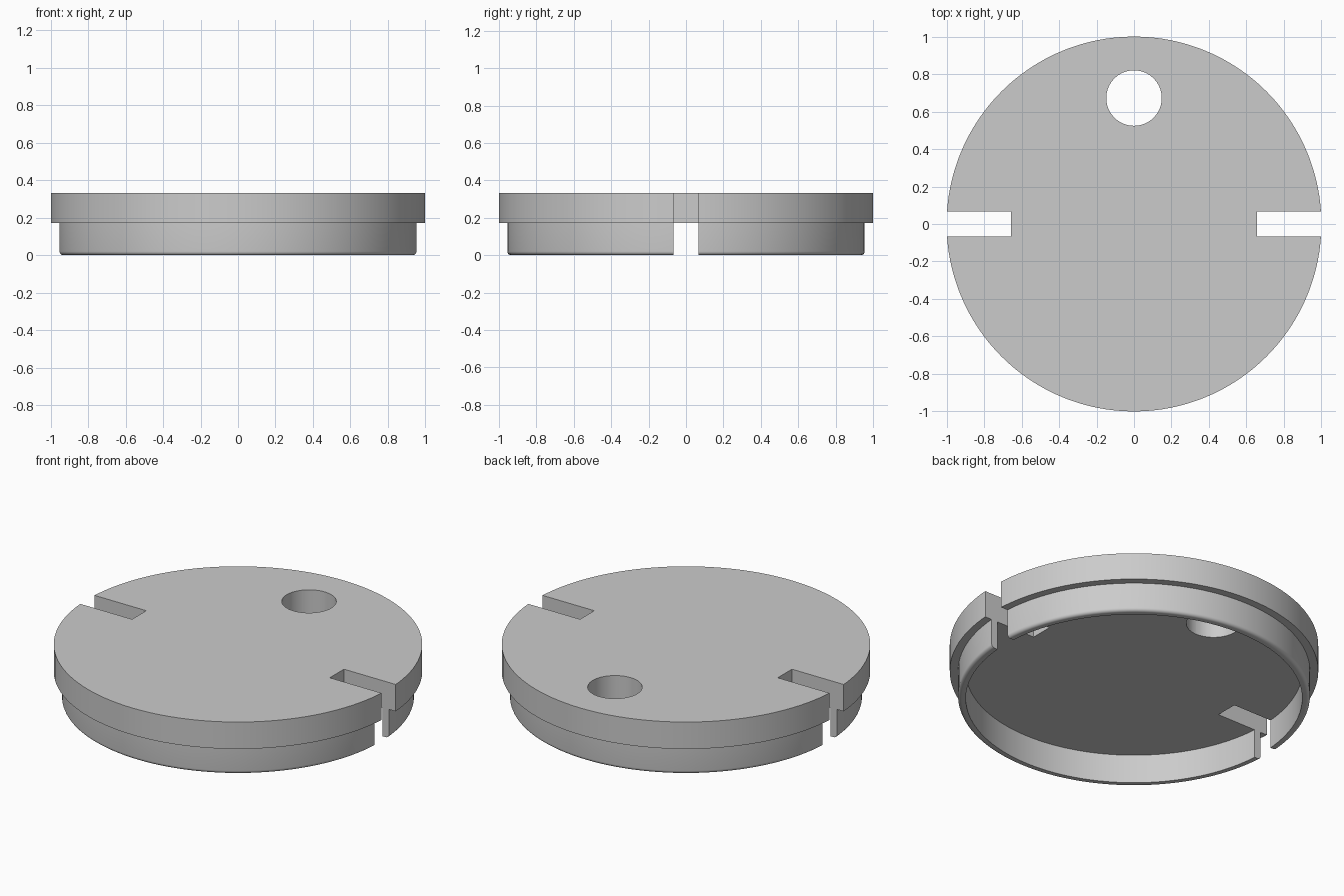
import bpy
import bmesh
import math

old = bpy.data.objects.get("Cube")
if old:
    bpy.data.objects.remove(old, do_unlink=True)

TOP, STEP = 0.333, 0.172          # plate top and underside
RIM, OUTER, INNER = 1.0, 0.955, 0.913
FILLET = 0.02
SEGMENTS = 128

grey = bpy.data.materials.new("light_grey")
grey.use_nodes = True
grey.diffuse_color = (0.6, 0.6, 0.6, 1)
grey.node_tree.nodes["Principled BSDF"].inputs["Base Color"].default_value = (0.6, 0.6, 0.6, 1)


def lathe(name, profile):
    """Revolve an (r, z) profile around the z axis."""
    bm = bmesh.new()
    verts = [bm.verts.new((r, 0, z)) for r, z in profile]
    edges = [bm.edges.new(pair) for pair in zip(verts, verts[1:])]
    bmesh.ops.spin(bm, geom=verts + edges, axis=(0, 0, 1), cent=(0, 0, 0),
                   angle=math.tau, steps=SEGMENTS, use_duplicate=False)
    bmesh.ops.remove_doubles(bm, verts=bm.verts[:], dist=1e-5)
    bmesh.ops.recalc_face_normals(bm, faces=bm.faces[:])
    mesh = bpy.data.meshes.new(name)
    bm.to_mesh(mesh)
    bm.free()
    obj = bpy.data.objects.new(name, mesh)
    bpy.context.collection.objects.link(obj)
    return obj


# Round lid: plate with a hollow skirt below, rounded at its lower outer edge
fillet = []
for i in range(7):
    a = math.radians(15 * i)
    fillet.append((OUTER - FILLET + FILLET * math.cos(a), FILLET - FILLET * math.sin(a)))
lid = lathe("slotted_lid", [(0, TOP), (RIM, TOP), (RIM, STEP), (OUTER, STEP)]
            + fillet + [(INNER, 0), (INNER, STEP), (0, STEP)])
lid.data.materials.append(grey)

# Cutters: two side slots through plate and skirt, one round hole at the back
cutters = []
for side in (-1, 1):
    bpy.ops.mesh.primitive_cube_add(size=1, location=(side * 0.905, 0, 0.2))
    slot = bpy.context.object
    slot.scale = (0.5, 0.134, 1)
    cutters.append(slot)
bpy.ops.mesh.primitive_cylinder_add(vertices=64, radius=0.148, depth=1, location=(0, 0.672, 0.2))
cutters.append(bpy.context.object)

for cutter in cutters:
    cutter.name = "cutter"
    cutter.hide_render = True
    cutter.data.materials.append(grey)
    mod = lid.modifiers.new("cut", "BOOLEAN")
    mod.operation = "DIFFERENCE"
    mod.solver = "EXACT"
    mod.object = cutter

bpy.ops.object.select_all(action="DESELECT")
lid.select_set(True)
bpy.context.view_layer.objects.active = lid
for mod in list(lid.modifiers):
    bpy.ops.object.modifier_apply(modifier=mod.name)
for cutter in cutters:
    bpy.data.objects.remove(cutter, do_unlink=True)

bpy.ops.object.shade_smooth_by_angle(angle=math.radians(30))
